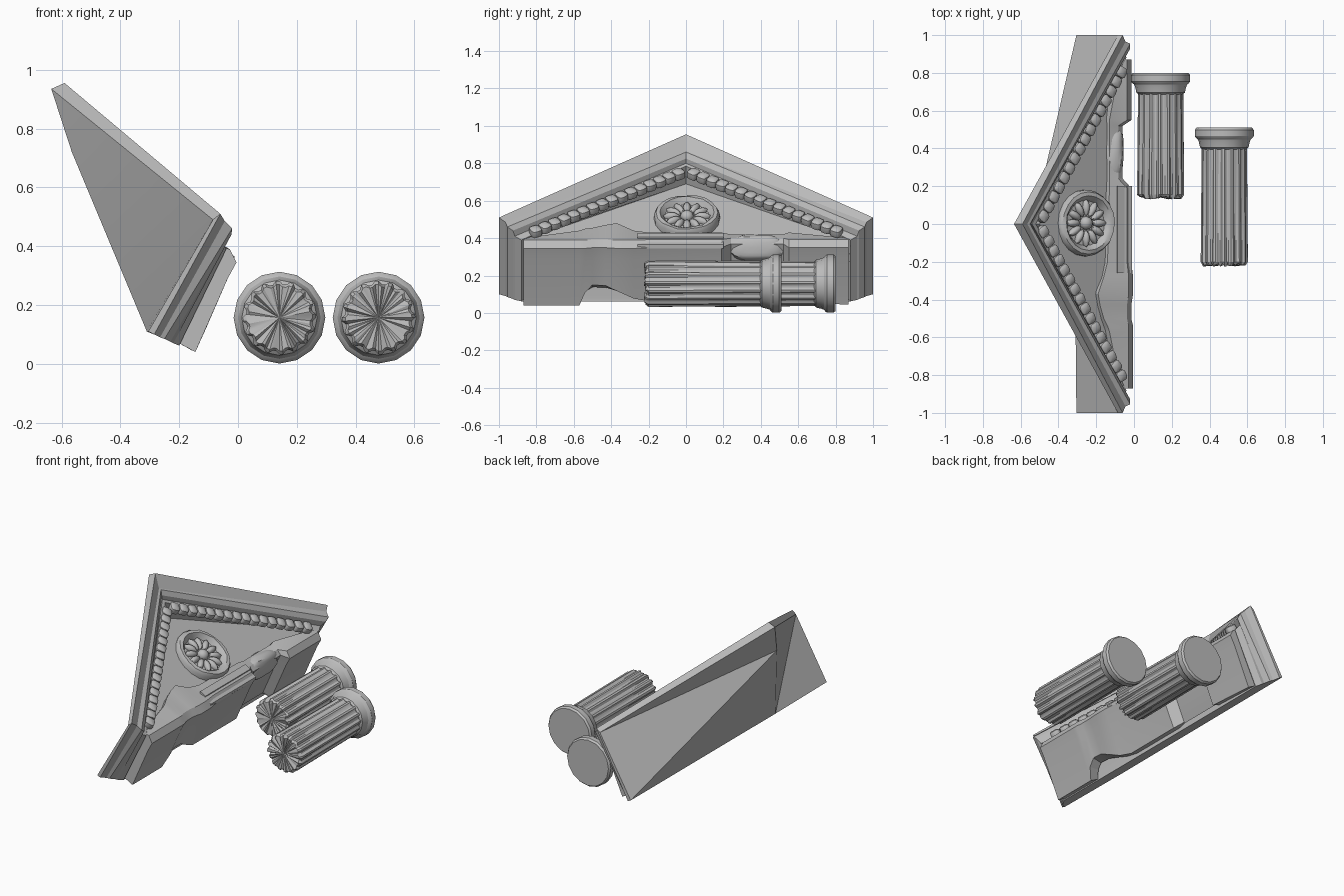
import bpy, bmesh, math, random
from mathutils import Vector, Matrix

if "Cube" in bpy.data.objects:
    bpy.data.objects.remove(bpy.data.objects["Cube"])
random.seed(4)

stone = bpy.data.materials.new("pale grey stone")
stone.diffuse_color = (0.5, 0.5, 0.5, 1)
stone.use_nodes = True
stone.node_tree.nodes["Principled BSDF"].inputs["Base Color"].default_value = stone.diffuse_color


def finish(name, bm, angle=30):
    bmesh.ops.recalc_face_normals(bm, faces=bm.faces[:])
    me = bpy.data.meshes.new(name)
    bm.to_mesh(me)
    bm.free()
    me.materials.append(stone)
    ob = bpy.data.objects.new(name, me)
    bpy.context.collection.objects.link(ob)
    bpy.ops.object.select_all(action='DESELECT')
    ob.select_set(True)
    bpy.context.view_layer.objects.active = ob
    bpy.ops.object.shade_smooth_by_angle(angle=math.radians(angle))
    return ob


def loft(bm, rows, closed=True, caps=True):
    """Join rows of points with quads; optionally cap the two ends."""
    vs = [[bm.verts.new(p) for p in r] for r in rows]
    n = len(rows[0])
    for a, b in zip(vs, vs[1:]):
        for i in range(n if closed else n - 1):
            j = (i + 1) % n
            bm.faces.new((a[i], a[j], b[j], b[i]))
    if caps:
        for ring in (vs[0], vs[-1]):
            c = bm.verts.new(sum((v.co for v in ring), Vector()) / n)
            for i in range(n):
                bm.faces.new((ring[i], ring[(i + 1) % n], c))
    return vs


# --- pediment body: nested gable outlines (half width, foot xz, eave xz, apex xz)
outlines = [
    (1.00, (-.305, .11), (-.085, .49), (-.635, .935)),
    (1.00, (-.285, .10), (-.06, .51), (-.59, .955)),
    (.965, (-.265, .09), (-.045, .485), (-.565, .865)),
    (.955, (-.25, .085), (-.02, .46), (-.55, .86)),
    (.925, (-.23, .075), (-.022, .44), (-.545, .825)),
    (.915, (-.22, .07), (-.05, .41), (-.54, .80)),
    (.88, (-.20, .062), (-.04, .39), (-.52, .785)),
    (.86, (-.20, .08), (-.12, .39), (-.50, .69)),
]
bm = bmesh.new()
rows = []
for w, f, e, a in outlines:
    rows.append([(f[0], -w, f[1]), (e[0], -w, e[1]), (a[0], 0, a[1]),
                 (e[0], w, e[1]), (f[0], w, f[1])])
vs = loft(bm, rows, closed=False, caps=False)
# recessed triangular panel and the wall below it
t = vs[-1]
bm.faces.new((t[1], t[2], t[3]))
bm.faces.new((t[0], t[1], t[3], t[4]))
# broken back surface
f0, e0, a0, e1, f1 = vs[0]
p = bm.verts.new((-.565, -.12, .72))
q = bm.verts.new((-.31, -.47, .11))
for tri in ((e1, f1, p), (e1, p, a0), (f1, q, p), (a0, p, e0), (p, q, e0), (q, f0, e0)):
    bm.faces.new(tri)
# underside
left = [r[0] for r in vs]
right = [r[4] for r in vs]
bm.faces.new((left[0], q, right[0], right[1], left[1]))
for i in range(1, len(vs) - 1):
    bm.faces.new((left[i], right[i], right[i + 1], left[i + 1]))
finish("pediment", bm, 20)

# --- broken entablature: (y, bottom broken away 0..1, front inset, ridge x, ridge z)
sections = [
    (-.87, 0, 0, -.07, .40), (-.57, 0, 0, -.13, .44), (-.54, .22, .0, -.14, .45),
    (-.50, .34, .01, -.16, .455), (-.43, .33, .01, -.18, .47), (-.37, .25, .0, -.19, .48),
    (-.28, .12, 0, -.16, .44), (-.20, .06, .01, -.14, .43), (.19, .06, .01, -.13, .43),
    (.24, .10, .06, -.13, .42), (.52, .10, .06, -.13, .42), (.55, .05, .01, -.13, .43),
    (.87, 0, .01, -.07, .40),
]
bm = bmesh.new()
rows = []
for y, b, inset, kx, kz in sections:
    ix, iz = -.91 * inset, .41 * inset
    foot = (-.145 + .14 * b + ix, .04 + .31 * b + iz)
    ring = [(-.20 + .10 * b, .07 + .2 * b), foot,
            (-.035 + ix, .29 + iz), (-.005 + ix, .345 + iz),
            (-.028 + ix, .39 + iz * .4), (min(kx, -.04 + ix), kz), (kx - .07, .35)]
    rows.append([(x, y, z) for x, z in ring])
loft(bm, rows)
finish("broken_entablature", bm, 25)

# --- thin fillets along the surviving cornice
for x, z in [(-.075, .405), (-.035, .365)]:
    bm = bmesh.new()
    loft(bm, [[(x + dx, y, z + dz) for dx, dz in
               ((-.02, -.015), (.02, -.02), (.024, .0), (-.012, .022))] for y in (-.26, .20)])
    finish("cornice_fillet", bm)

# --- rough break in the cornice
bm = bmesh.new()
bmesh.ops.create_icosphere(bm, subdivisions=3, radius=1)
for v in bm.verts:
    v.co *= random.uniform(.93, 1.05)
    # squared-off lump
    v.co = Vector([math.copysign(abs(c) ** .7, c) for c in v.co])
    v.co = Vector((-.11 + .055 * v.co.x, .38 + .15 * v.co.y, .35 + .07 * v.co.z))
finish("rough_break", bm)

# --- egg moulding along both rakes
bm = bmesh.new()
count = 16
low, high = Vector((-.06, .83, .425)), Vector((-.50, .015, .752))
for side in (1, -1):
    along = (high - low).normalized()
    nrm = Vector((.56, 0, .83))
    nrm = (nrm - along * nrm.dot(along)).normalized()
    across = nrm.cross(along)
    for i in range(count):
        pos = low.lerp(high, (i + .5) / count)
        m = Matrix((along, across, nrm)).transposed().to_4x4()
        m.translation = pos
        turn = Matrix.Rotation(random.uniform(-.12, .12), 4, 'Z')
        # rounded block, narrower at its face
        made = bmesh.ops.create_uvsphere(bm, u_segments=12, v_segments=6, radius=1)
        for v in made['verts']:
            v.co = Vector([math.copysign(abs(c) ** .55, c) if abs(c) > 1e-5 else 0 for c in v.co])
        bmesh.ops.transform(bm, verts=made['verts'],
                            matrix=m @ turn @ Matrix.Diagonal((.031, .033, .026, 1)))
        for v in made['verts']:
            v.co.y *= side
finish("egg_moulding", bm, 40)

# --- round medallion on the panel: ring, petals, boss
n = Vector((.56, 0, .83))
up = Vector((-.83, 0, .56))
mat = Matrix((Vector((0, 1, 0)), up, n)).transposed().to_4x4()
mat.translation = Vector((-.262, 0.005, .505))
bm = bmesh.new()
profile = [(.176, -.04), (.176, .022), (.165, .04), (.145, .042), (.13, .025),
           (.12, .008), (.06, .008)]
seg = 20
rows = [[(r * math.cos(2 * math.pi * k / seg), r * math.sin(2 * math.pi * k / seg),
          h + random.uniform(-.005, .005)) for k in range(seg)] for r, h in profile]
loft(bm, rows)
for k in range(12):
    made = bmesh.ops.create_uvsphere(bm, u_segments=8, v_segments=5, radius=1)
    bmesh.ops.transform(bm, verts=made['verts'], matrix=Matrix.Rotation(k * math.pi / 6, 4, 'Z')
                        @ Matrix.Translation((.083, 0, .012)) @ Matrix.Diagonal((.046, .021, .024, 1)))
made = bmesh.ops.create_uvsphere(bm, u_segments=12, v_segments=6, radius=1)
bmesh.ops.transform(bm, verts=made['verts'],
                    matrix=Matrix.Translation((0, 0, .015)) @ Matrix.Diagonal((.036, .036, .032, 1)))
bmesh.ops.transform(bm, verts=bm.verts[:], matrix=mat)
finish("medallion", bm, 40)


# --- fallen columns lying along y
def column(cx, y0, y1):
    cz = .157

    def ring(y, r, sides, jag=0, depth=0):
        out = []
        for k in range(sides):
            a = 2 * math.pi * k / sides
            rr = r - (depth if k % 4 in (2, 3) else 0)
            out.append((cx + rr * math.cos(a), y + random.uniform(0, jag), cz + rr * math.sin(a)))
        return out
    # fluted shaft with a jagged broken end
    bm = bmesh.new()
    loft(bm, [ring(y0 + .01, .113, 64, .02, .008), ring(y0 + .035, .125, 64, .0, .011),
              ring(y1 - .11, .120, 64, 0, .011), ring(y1 - .09, .120, 64)])
    finish("column_shaft", bm, 25)
    # stepped round capital
    bm = bmesh.new()
    prof = [(-.115, .115), (-.105, .128), (-.075, .135), (-.062, .140), (-.054, .150),
            (-.045, .156), (-.012, .156), (0, .147)]
    loft(bm, [ring(y1 + dy, r, 16) for dy, r in prof])
    finish("column_capital", bm, 30)


column(.141, .12, .80)
column(.478, -.235, .51)
